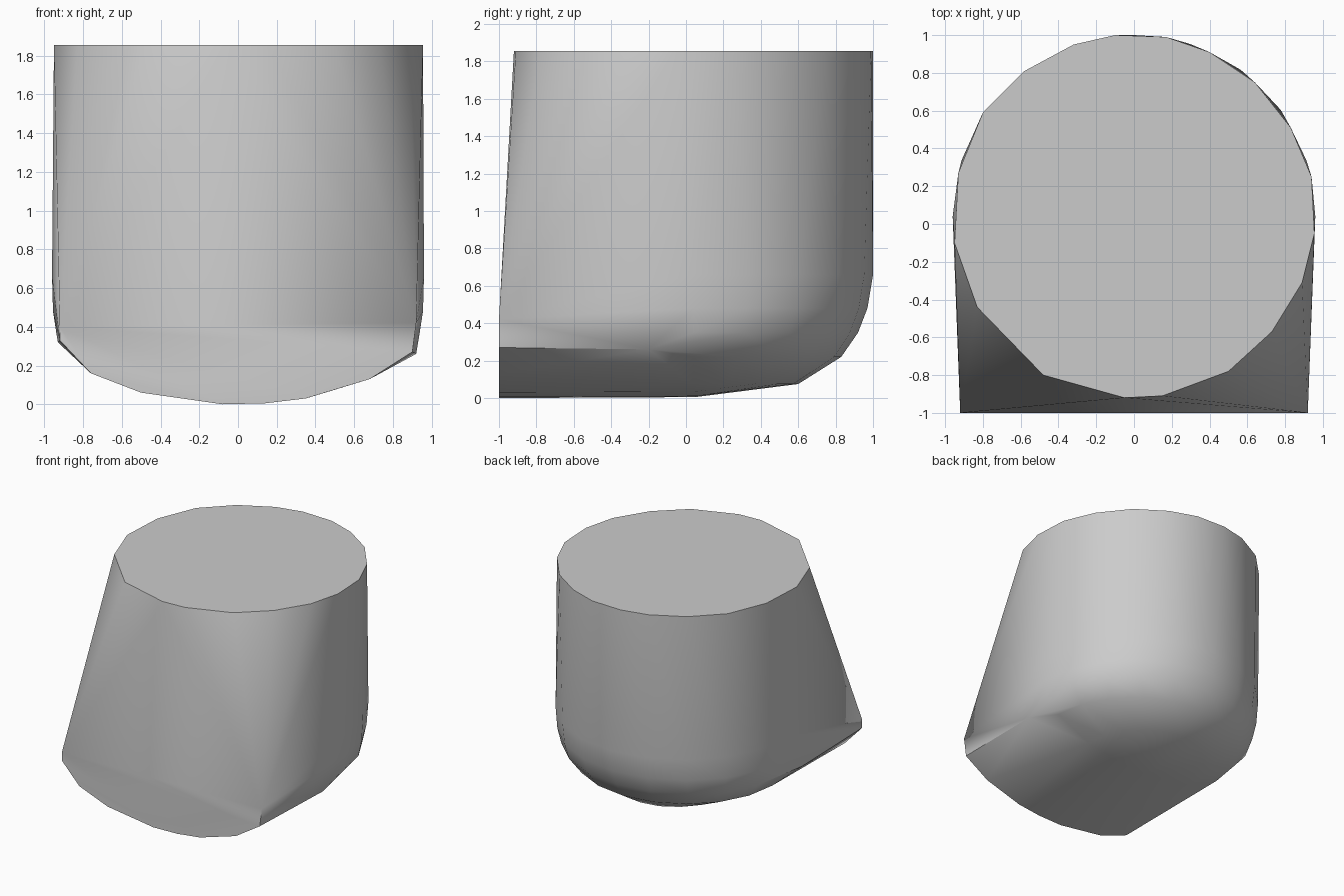
import bpy
import bmesh
from math import sin, cos, pi, radians

default = bpy.data.objects.get("Cube")
if default:
    bpy.data.objects.remove(default, do_unlink=True)

grey = bpy.data.materials.new("plain grey")
grey.use_nodes = True
colour = (0.6, 0.6, 0.6, 1)
grey.diffuse_color = colour
grey.node_tree.nodes["Principled BSDF"].inputs["Base Color"].default_value = colour

CENTRE_Y = 0.04
TOP_Z = 1.855


def back_arc(width, depth, z, steps=10):
    """Half ellipse bulging towards the back."""
    return [(width * cos(pi * i / steps), CENTRE_Y + depth * sin(pi * i / steps), z)
            for i in range(steps + 1)]


# Flat top rim, slightly irregular
rim = [(-0.1, 1), (0.17, 0.99), (0.4, 0.91), (0.64, 0.75), (0.83, 0.51),
       (0.94, 0.25), (0.955, -0.05), (0.89, -0.31), (0.73, -0.57), (0.5, -0.78),
       (0.15, -0.91), (-0.05, -0.92), (-0.48, -0.8), (-0.83, -0.44),
       (-0.95, -0.1), (-0.93, 0.27), (-0.8, 0.59), (-0.58, 0.81), (-0.32, 0.95)]
points = [(x, y, TOP_Z) for x, y in rim]

# Rounded back, narrowing towards the base
for width, depth, z in [(0.96, 0.96, 0.66), (0.955, 0.93, 0.48), (0.935, 0.88, 0.35),
                        (0.82, 0.79, 0.22), (0.5, 0.56, 0.075)]:
    points += back_arc(width, depth, z)

# Curved base, ending in a flat upright front
base = [(-0.92, 0.33), (-0.76, 0.16), (-0.5, 0.06), (-0.08, 0), (0.14, 0.005),
        (0.35, 0.03), (0.68, 0.13), (0.9, 0.27)]
points += [(x, -1, z) for x, z in base]
points += [(x, 0.05, z + 0.005) for x, z in base[2:-2]]
points += [(-0.92, -1, 0.4), (0.92, -1, 0.42)]
points += [(-0.93, -0.2, 0.32), (0.92, -0.2, 0.26)]

# Wrap one tight shell around all the outlines
bm = bmesh.new()
for p in points:
    bm.verts.new(p)
hull = bmesh.ops.convex_hull(bm, input=bm.verts)
unused = {v for v in hull["geom_interior"] + hull["geom_unused"]
          if isinstance(v, bmesh.types.BMVert)}
bmesh.ops.delete(bm, geom=list(unused), context='VERTS')
bmesh.ops.dissolve_limit(bm, angle_limit=radians(0.5), verts=bm.verts, edges=bm.edges)
bmesh.ops.recalc_face_normals(bm, faces=bm.faces)
mesh = bpy.data.meshes.new("rounded_block")
bm.to_mesh(mesh)
bm.free()
mesh.materials.append(grey)
block = bpy.data.objects.new("rounded_block", mesh)
bpy.context.collection.objects.link(block)

bpy.ops.object.select_all(action='DESELECT')
block.select_set(True)
bpy.context.view_layer.objects.active = block
bpy.ops.object.shade_smooth_by_angle(angle=radians(30))
